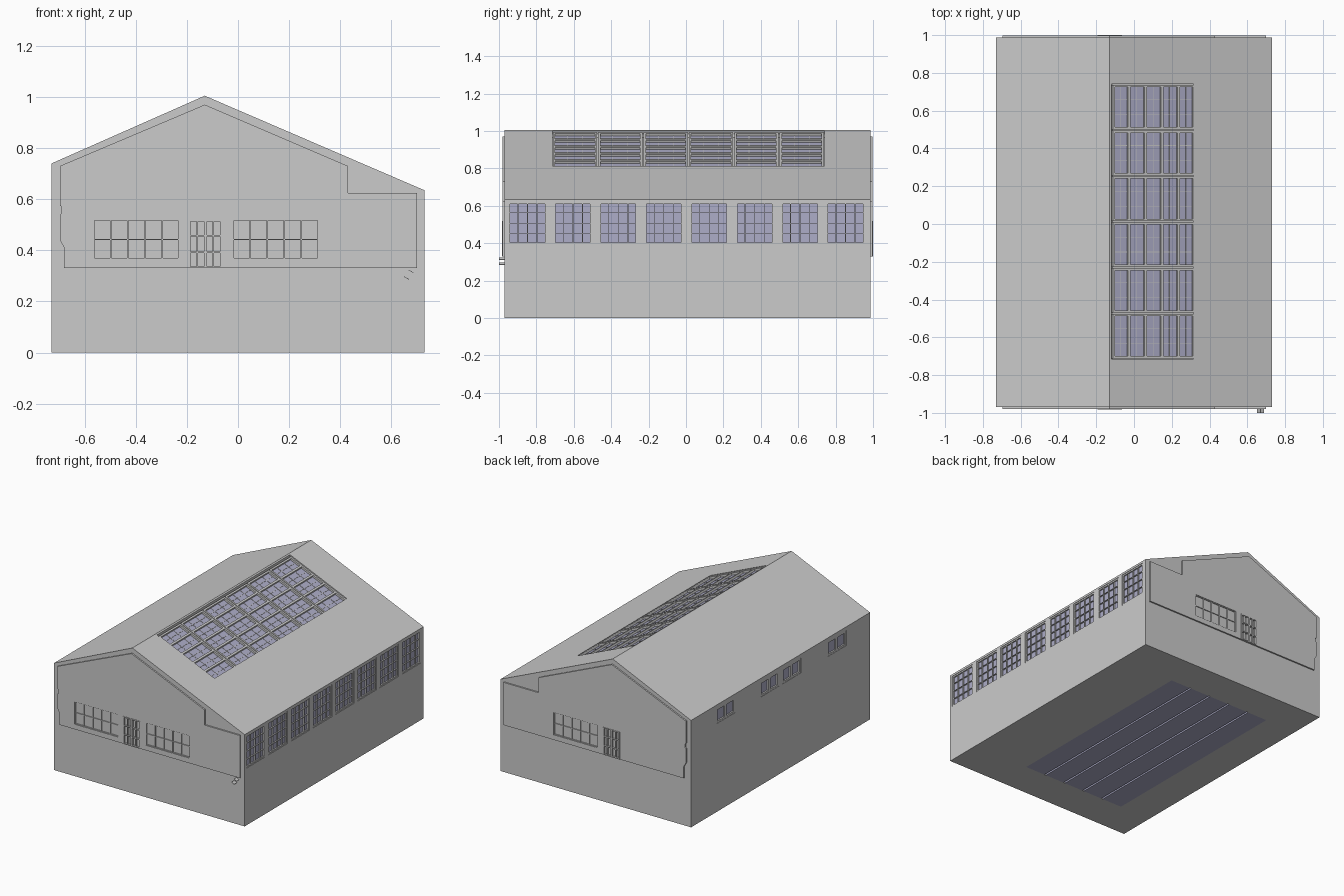
import bpy, bmesh
from mathutils import Matrix, Vector

if "Cube" in bpy.data.objects:
    bpy.data.objects.remove(bpy.data.objects["Cube"])


def finish(name, bm, mat=None):
    bmesh.ops.recalc_face_normals(bm, faces=bm.faces)
    me = bpy.data.meshes.new(name)
    bm.to_mesh(me)
    bm.free()
    ob = bpy.data.objects.new(name, me)
    bpy.context.collection.objects.link(ob)
    if mat:
        me.materials.append(mat)
    return ob


def add_box(bm, lo, hi, m=Matrix()):
    lo, hi = Vector(lo), Vector(hi)
    s = Matrix.Diagonal((*(hi - lo), 1))
    bmesh.ops.create_cube(bm, size=1, matrix=m @ Matrix.Translation((lo + hi) / 2) @ s)


def add_prism(bm, pts, y0, y1):
    f = bm.faces.new([bm.verts.new((x, y0, z)) for x, z in pts])
    g = bmesh.ops.extrude_face_region(bm, geom=[f])["geom"]
    bmesh.ops.translate(bm, vec=(0, y1 - y0, 0),
                        verts=[v for v in g if isinstance(v, bmesh.types.BMVert)])


def cut(ob, bm):
    cutter = finish("cutter", bm)
    mod = ob.modifiers.new("cut", "BOOLEAN")
    mod.operation, mod.solver, mod.object = "DIFFERENCE", "EXACT", cutter
    bpy.context.view_layer.objects.active = ob
    bpy.ops.object.modifier_apply(modifier=mod.name)
    bpy.data.objects.remove(cutter)


def frame(origin, u, v):
    u, v = Vector(u).normalized(), Vector(v).normalized()
    m = Matrix((u, v, u.cross(v))).transposed().to_4x4()
    m.translation = Vector(origin)
    return m


def add_bars(bm, m, w, h, cols, rows, edge, bar, d0, d1):
    # border plus inner bars, in the local plane of the window
    for n, size, across, flip in ((cols, w, h, False), (rows, h, w, True)):
        for i in range(n + 1):
            t = edge if i in (0, n) else bar
            c = min(max(size * i / n, t / 2), size - t / 2)
            a, b = (c - t / 2, 0, d0), (c + t / 2, across, d1)
            if flip:
                a, b = (0, a[0], d0), (across, b[0], d1)
            add_box(bm, a, b, m)


glass = bpy.data.materials.new("glass")
glass.diffuse_color = (0.42, 0.42, 0.58, 1)
glass.use_nodes = True
glass.node_tree.nodes["Principled BSDF"].inputs["Base Color"].default_value = glass.diffuse_color

Y0, Y1, X = -0.97, 0.987, 0.73
RIDGE_X, RIDGE_Z, EAVE_R, EAVE_L = -0.13, 1.005, 0.635, 0.74
SLOPE = (EAVE_R - RIDGE_Z) / (X - RIDGE_X)


def roof(x):
    return RIDGE_Z + SLOPE * (x - RIDGE_X)


# Main hall with asymmetric gable roof
bm = bmesh.new()
add_prism(bm, [(-X, 0), (X, 0), (X, EAVE_R), (RIDGE_X, RIDGE_Z), (-X, EAVE_L)], Y0, Y1)
hall = finish("hall", bm)

# Openings: side windows, skylight, floor recess
right_y = [-0.95 + 0.2429 * i for i in range(8)]
left_y = [-0.71, -0.215, 0.025, 0.505]
RW, RH, RZ = 0.205, 0.225, 0.395
LW, LH, LZ = 0.205, 0.105, 0.61
SX0, SX1, SY0, SY1, DEEP = -0.12, 0.315, -0.715, 0.74, 0.035
bm = bmesh.new()
for y in right_y:
    add_box(bm, (X - 0.02, y, RZ), (X + 0.1, y + RW, RZ + RH))
for y in left_y:
    add_box(bm, (-X - 0.1, y, LZ), (-X + 0.02, y + LW, LZ + LH))
add_prism(bm, [(SX0, roof(SX0) - DEEP), (SX1, roof(SX1) - DEEP),
               (SX1, roof(SX1) + 0.1), (SX0, roof(SX0) + 0.1)], SY0, SY1)
add_box(bm, (-0.49, SY0, -0.1), (0.305, SY1, 0.012))
cut(hall, bm)

# Right-hand windows
bars, panes = bmesh.new(), bmesh.new()
for y in right_y:
    m = frame((X, y, RZ), (0, 1, 0), (0, 0, 1))
    add_bars(bars, m, RW, RH, 4, 4, 0.01, 0.004, -0.015, -0.003)
    add_box(panes, (0, 0, -0.02), (RW, RH, -0.012), m)
finish("right_window_frames", bars)
finish("right_window_glass", panes, glass)

# Small left-hand windows
bars, panes = bmesh.new(), bmesh.new()
for y in left_y:
    m = frame((-X, y + LW, LZ), (0, -1, 0), (0, 0, 1))
    add_bars(bars, m, LW, LH, 2, 1, 0.014, 0.02, -0.015, -0.002)
    add_box(panes, (0, 0, -0.02), (LW, LH, -0.012), m)
finish("left_window_frames", bars)
finish("left_window_glass", panes, glass)

# Skylight: six rows of five panes, sunk into the roof
bars, panes = bmesh.new(), bmesh.new()
u = Vector((SX1 - SX0, 0, roof(SX1) - roof(SX0)))
ROW = (SY1 - SY0) / 6
for i in range(6):
    m = frame((SX0, SY0 + ROW * i + 0.003, roof(SX0) - 0.03), u, (0, 1, 0))
    add_bars(bars, m, u.length, ROW - 0.006, 5, 1, 0.012, 0.014, 0, 0.022)
    add_bars(bars, m, u.length, ROW - 0.006, 10, 3, 0.003, 0.003, 0, 0.01)
    add_box(panes, (0, 0, 0), (u.length, ROW - 0.006, 0.008), m)
finish("skylight_frames", bars)
finish("skylight_glass", panes, glass)

# Glass strips set in the underside
bm = bmesh.new()
for i in range(5):
    x = -0.49 + 0.159 * i
    add_box(bm, (x + 0.006 * (i > 0), SY0, 0), (x + 0.159 - 0.006 * (i < 4), SY1, 0.012))
finish("floor_glass", bm, glass)

# Raised gable facings with window and door openings
OUTLINE = [(-0.68, 0.33), (0.70, 0.33), (0.70, 0.625), (0.43, 0.625), (0.43, 0.73),
           (RIDGE_X, 0.97), (-0.697, 0.73), (-0.697, 0.575), (-0.69, 0.57),
           (-0.69, 0.545), (-0.697, 0.54), (-0.697, 0.44), (-0.68, 0.41)]
WZ, WW, WH = 0.365, 0.335, 0.155
DX, DZ, DW, DH = -0.192, 0.33, 0.128, 0.19
for side, y, s, window_x in (("front", Y0, -1, (-0.565, -0.02)), ("back", Y1, 1, (-0.02,))):
    bm = bmesh.new()
    add_prism(bm, OUTLINE, y, y + 0.01 * s)
    facing = finish(side + "_facing", bm)
    holes, bars, door = bmesh.new(), bmesh.new(), bmesh.new()
    ya, yb = sorted((y - 0.05 * s, y + 0.05 * s))
    add_box(holes, (DX, ya, DZ - 0.05), (DX + DW, yb, DZ + DH))

    def wall(x, w, z):
        return frame((x if s < 0 else x + w, y, z), (-s, 0, 0), (0, 0, 1))
    for x in window_x:
        add_box(holes, (x, ya, WZ), (x + WW, yb, WZ + WH))
        add_bars(bars, wall(x, WW, WZ), WW, WH, 5, 2, 0.004, 0.005, 0, 0.006)
    cut(facing, holes)
    finish(side + "_window_bars", bars)
    # Double door
    m = wall(DX, DW, DZ)
    add_bars(door, m, DW, DH, 4, 3, 0.007, 0.006, 0, 0.013)
    add_box(door, (DW / 2 - 0.006, 0, 0), (DW / 2 + 0.006, DH, 0.013), m)
    finish(side + "_door", door)

# Small slivers beside the front facing
bm = bmesh.new()
for x, z in ((0.668, 0.322), (0.65, 0.296)):
    m = frame((x, Y0, z), (0.85, 0, -0.5), (0.5, 0, 0.85))
    add_box(bm, (0, 0, 0), (0.022, 0.002, 0.03), m)
finish("front_brackets", bm)
